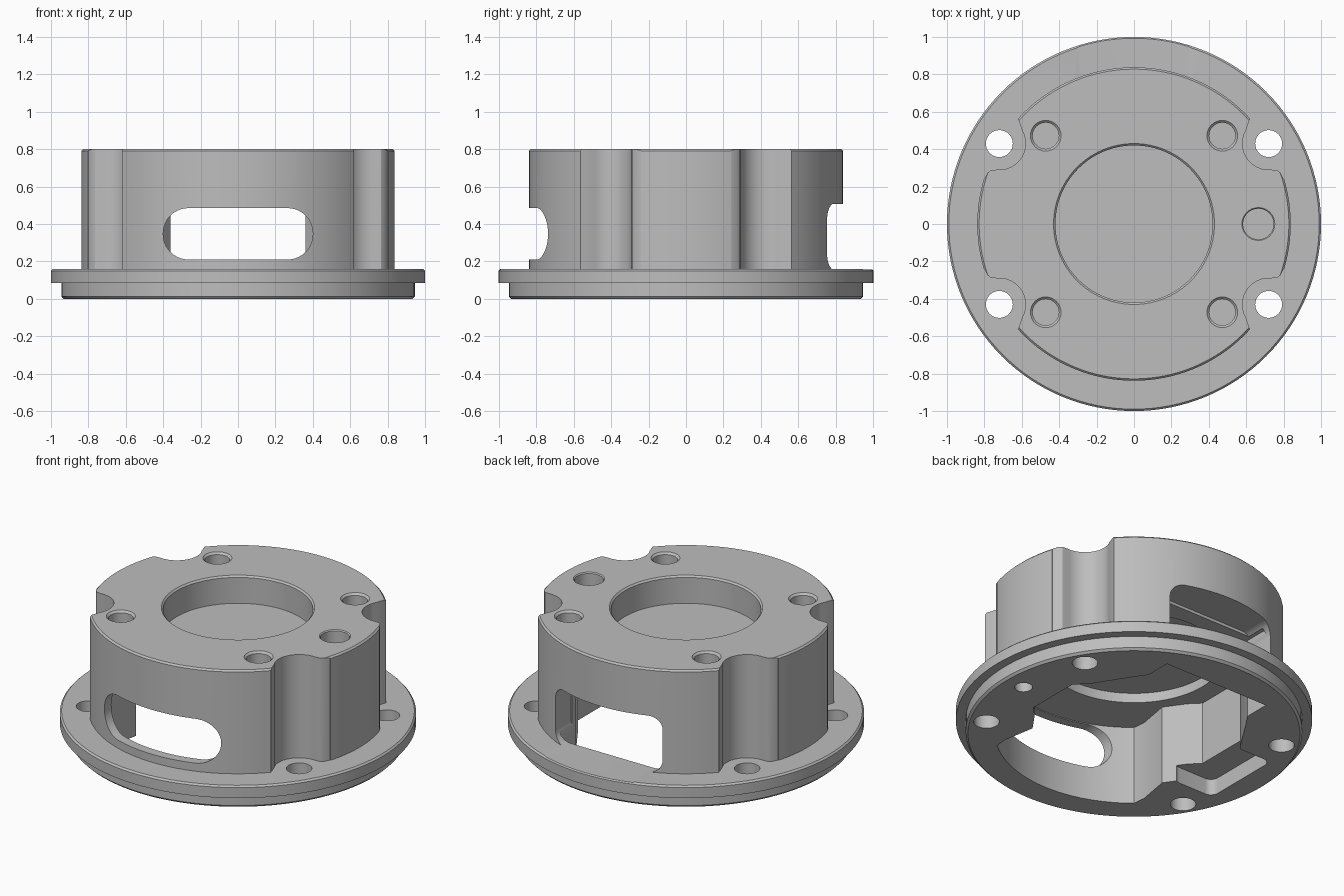
import bpy, bmesh
from math import sin, cos, pi, radians
from mathutils import Matrix

if "Cube" in bpy.data.objects:
    bpy.data.objects.remove(bpy.data.objects["Cube"])

SEG = 96
metal = bpy.data.materials.new("satin grey metal")
grey = (0.51, 0.51, 0.51, 1)
metal.use_nodes = True
metal.diffuse_color = grey
metal.node_tree.nodes["Principled BSDF"].inputs["Base Color"].default_value = grey


def make_object(name, bm):
    bmesh.ops.recalc_face_normals(bm, faces=bm.faces)
    mesh = bpy.data.meshes.new(name)
    bm.to_mesh(mesh)
    bm.free()
    mesh.materials.append(metal)
    obj = bpy.data.objects.new(name, mesh)
    bpy.context.collection.objects.link(obj)
    return obj


def turned(name, profile, x=0, y=0, seg=SEG):
    """Solid of revolution from (radius, height) pairs, closed by flat caps."""
    bm = bmesh.new()
    rings = [[bm.verts.new((x + r * cos(2 * pi * i / seg), y + r * sin(2 * pi * i / seg), z))
              for i in range(seg)] for r, z in profile]
    for low, high in zip(rings, rings[1:]):
        for i in range(seg):
            j = (i + 1) % seg
            bm.faces.new((low[i], low[j], high[j], high[i]))
    bm.faces.new(rings[0])
    bm.faces.new(rings[-1])
    return make_object(name, bm)


def prism(name, outline, low, high, matrix=None):
    """Flat outline pulled from one height to another."""
    bm = bmesh.new()
    face = bm.faces.new([bm.verts.new((x, y, low)) for x, y in outline])
    up = bmesh.ops.extrude_face_region(bm, geom=[face])["geom"]
    bmesh.ops.translate(bm, vec=(0, 0, high - low),
                        verts=[v for v in up if isinstance(v, bmesh.types.BMVert)])
    if matrix:
        bm.transform(matrix)
    return make_object(name, bm)


def arc(cx, cy, r, start, end, steps):
    return [(cx + r * cos(radians(start + (end - start) * i / steps)),
             cy + r * sin(radians(start + (end - start) * i / steps))) for i in range(steps + 1)]


def rounded_box(x0, x1, y0, y1, r, steps=10):
    return (arc(x1 - r, y1 - r, r, 0, 90, steps) + arc(x0 + r, y1 - r, r, 90, 180, steps)
            + arc(x0 + r, y0 + r, r, 180, 270, steps) + arc(x1 - r, y0 + r, r, 270, 360, steps))


def mirrored(points):
    """Extend a run of points with its reflection across x = 0."""
    return points + [(-x, y) for x, y in reversed(points)]


def combine(target, tool, operation="DIFFERENCE"):
    mod = target.modifiers.new("combine", "BOOLEAN")
    mod.operation, mod.solver, mod.object = operation, "EXACT", tool
    bpy.context.view_layer.objects.active = target
    bpy.ops.object.modifier_apply(modifier=mod.name)
    bpy.data.objects.remove(tool)


CORNERS = [(sx, sy) for sx in (1, -1) for sy in (1, -1)]

# Drum with a chamfered top edge
housing = turned("housing", [(0.838, 0.1), (0.838, 0.79), (0.828, 0.8)], seg=128)

# Scallops that clear the flange screws
scallop = ([(0.62, 0.9), (0.62, 0.565), (0.612, 0.54)] + arc(0.72, 0.43, 0.14, 150, 275, 16)
           + [(0.765, 0.288), (0.782, 0.275), (0.8, 0.24), (1, 0.24), (1, 0.9)])
for sx, sy in CORNERS:
    combine(housing, prism("scallop_cutter", [(sx * x, sy * y) for x, y in scallop], 0.05, 0.9))

# Stepped flange
combine(housing, turned("flange", [(0.932, 0), (0.945, 0.013), (0.945, 0.085), (1, 0.085),
                                   (1, 0.15), (0.99, 0.16)], seg=128), "UNION")

# Hollow underside: flat at the back, round at the front, with corner bosses
back = mirrored([(0.62, 0.2), (0.55, 0.27), (0.41, 0.49), (0.362, 0.56), (0.362, 0.72)])
front = mirrored([(0.62, -0.14), (0.56, -0.2), (0.475, -0.32), (0.51, -0.52)]
                 + arc(0, 0, 0.78, -50, -89, 12))
combine(housing, prism("cavity_cutter", back + front[::-1], -0.1, 0.49))
combine(housing, turned("ceiling_recess_cutter", [(0.5, 0.4), (0.5, 0.55)]))
combine(housing, prism("side_pocket_cutter", rounded_box(-0.79, -0.5, -0.26, 0.25, 0.05), -0.1, 0.1))

# Round recess in the top
combine(housing, turned("top_recess_cutter", [(0.42, 0.63), (0.42, 0.79), (0.43, 0.8), (0.43, 0.9)]))

# Front and back windows
upright = Matrix.Rotation(pi / 2, 4, "X")
combine(housing, prism("front_window_cutter", rounded_box(-0.4, 0.4, 0.21, 0.485, 0.135),
                       0.6, 1.1, upright))
combine(housing, prism("back_window_cutter", rounded_box(-0.367, 0.367, 0.157, 0.508, 0.08),
                       -1.1, -0.6, upright))

# Flange screw holes and chamfered top holes
for sx, sy in CORNERS:
    combine(housing, turned("screw_hole_cutter", [(0.072, -0.1), (0.072, 0.3)],
                            sx * 0.72, sy * 0.43, 32))
    combine(housing, turned("top_hole_cutter", [(0.07, 0.62), (0.07, 0.788), (0.082, 0.8), (0.082, 0.9)],
                            sx * 0.472, sy * 0.472, 32))
combine(housing, turned("dowel_hole_cutter", [(0.082, 0.62), (0.082, 0.794), (0.088, 0.8), (0.088, 0.9)],
                        0.665, 0, 32))
combine(housing, turned("underside_hole_cutter", [(0.05, -0.1), (0.05, 0.15)], 0.81, 0, 32))

# Smooth round walls, sharp machined edges
bpy.ops.object.select_all(action="DESELECT")
housing.select_set(True)
bpy.context.view_layer.objects.active = housing
bpy.ops.object.shade_smooth_by_angle(angle=radians(28))
